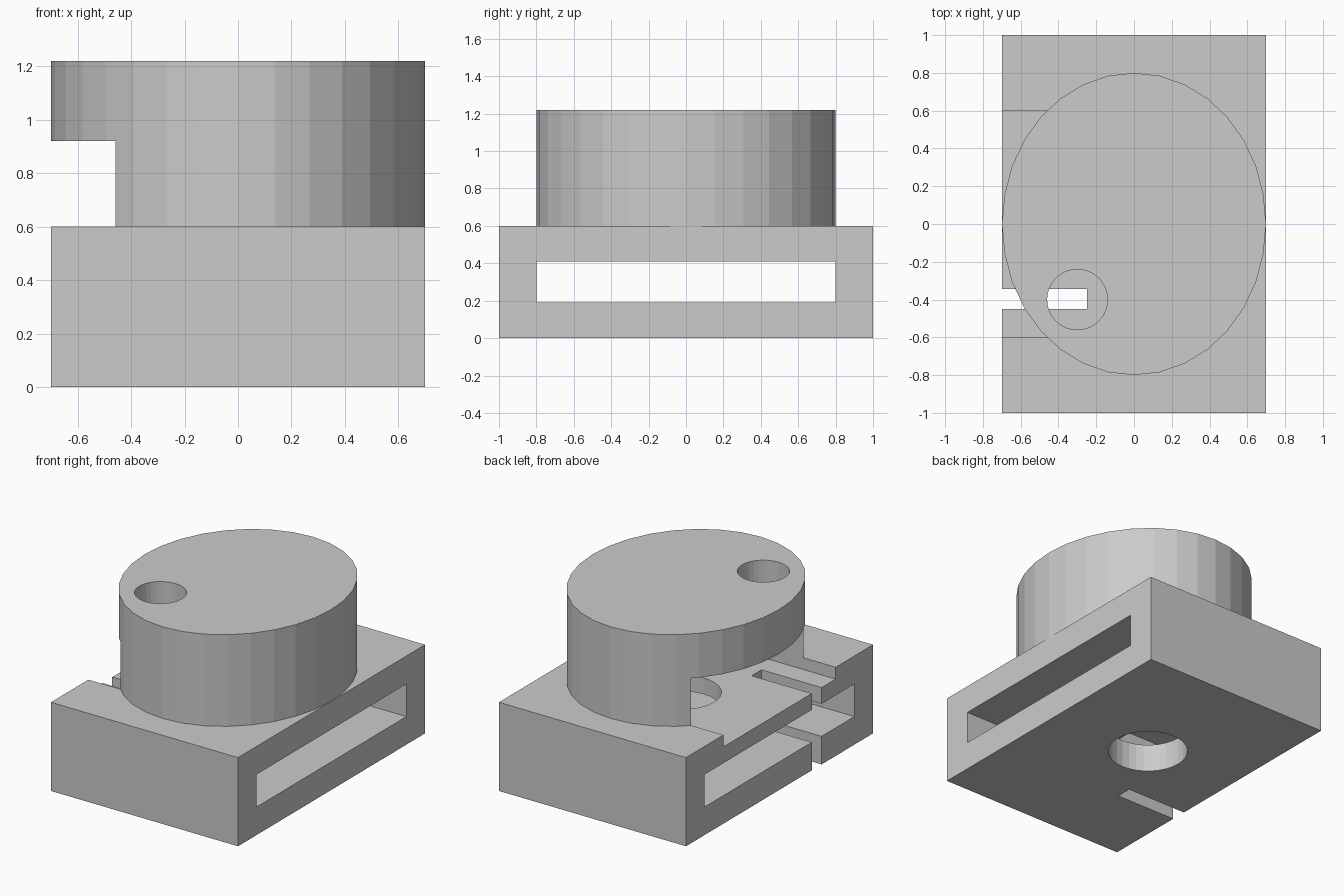
import bpy
from mathutils import Matrix

if "Cube" in bpy.data.objects:
    bpy.data.objects.remove(bpy.data.objects["Cube"])

SEGMENTS = 32

grey = bpy.data.materials.new("plain_grey")
grey.diffuse_color = (0.6, 0.6, 0.6, 1)
grey.use_nodes = True
grey.node_tree.nodes["Principled BSDF"].inputs["Base Color"].default_value = grey.diffuse_color


def box(name, x, y, z):
    """Box from (min, max) pairs on each axis."""
    bpy.ops.mesh.primitive_cube_add(size=1)
    ob = bpy.context.object
    ob.name = name
    centre = [(a + b) / 2 for a, b in (x, y, z)]
    size = [b - a for a, b in (x, y, z)]
    ob.data.transform(Matrix.LocRotScale(centre, None, size))
    ob.data.materials.append(grey)
    return ob


def cylinder(name, x, y, rx, ry, z):
    """Upright elliptical cylinder between two heights, a corner on +x."""
    bpy.ops.mesh.primitive_cylinder_add(vertices=SEGMENTS, radius=1, depth=1)
    ob = bpy.context.object
    ob.name = name
    ob.data.transform(Matrix.LocRotScale((x, y, sum(z) / 2), None,
                                         (rx, ry, z[1] - z[0])))
    ob.data.materials.append(grey)
    return ob


def combine(target, other, operation):
    mod = target.modifiers.new(other.name, 'BOOLEAN')
    mod.object = other
    mod.operation = operation
    mod.solver = 'EXACT'
    other.hide_render = True
    other.hide_set(True)


# Rectangular base with the oval drum rising from it
housing = box("housing", (-0.7, 0.7), (-1, 1), (0, 0.6))
combine(housing, cylinder("drum", 0, 0, 0.699, 0.8, (0.5, 1.22)), 'UNION')

cutters = [
    # Wide slot running right through the base
    box("through_slot_cutter", (-0.9, 0.9), (-0.8, 0.8), (0.19, 0.41)),
    # Chamber inside the drum, open at the left side
    box("chamber_cutter", (-0.9, 0.3), (-0.6, 0.6), (0.52, 0.92)),
    # Narrow slit in the left edge of the base
    box("slit_cutter", (-0.95, -0.25), (-0.45, -0.345), (-0.1, 0.55)),
    # Round holes in the floor and the drum top
    cylinder("floor_hole_cutter", -0.03, 0.1, 0.25, 0.25, (-0.1, 0.6)),
    cylinder("top_hole_cutter", -0.3, -0.4, 0.16, 0.16, (0.8, 1.4)),
]
for cutter in cutters:
    combine(housing, cutter, 'DIFFERENCE')
